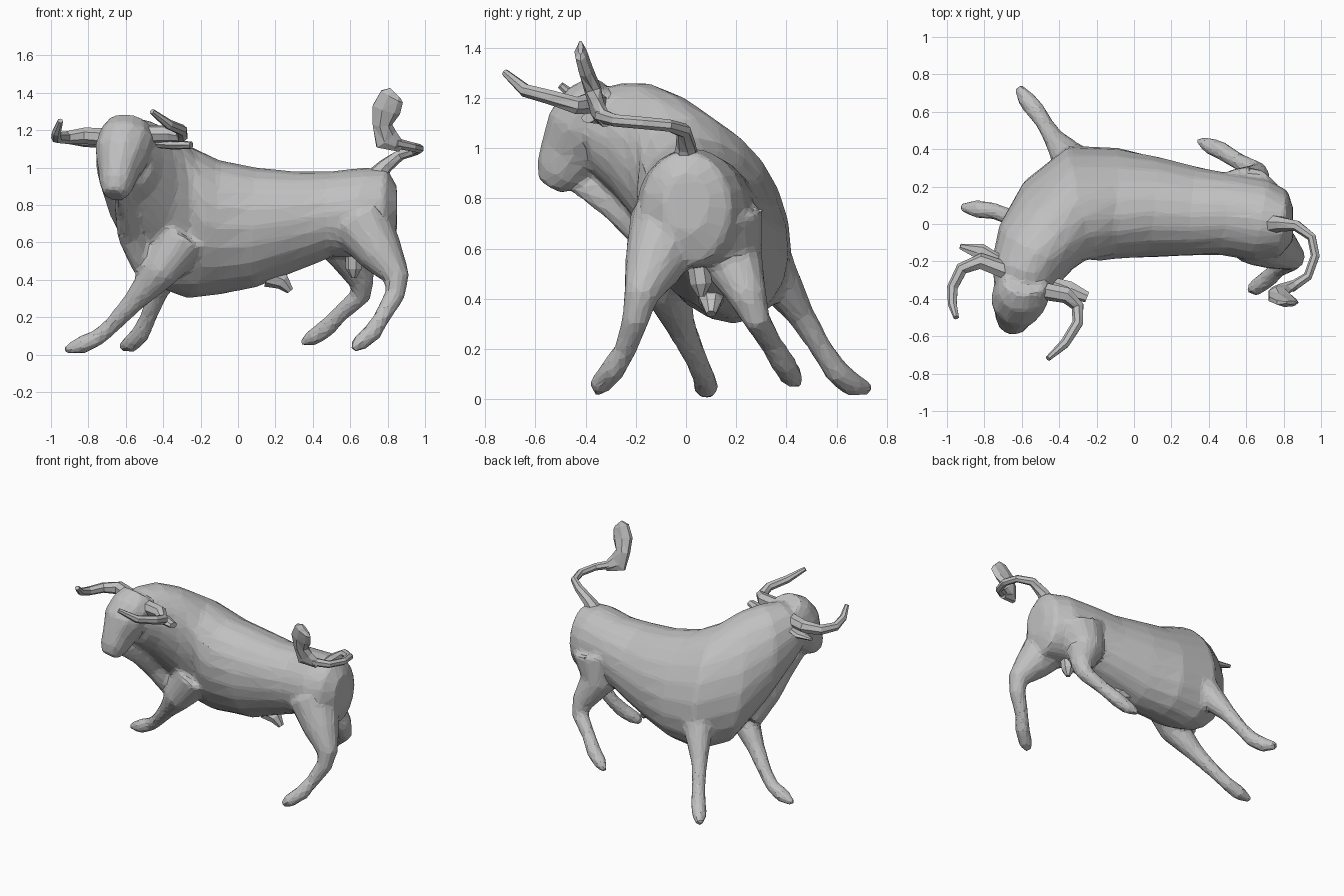
import bpy
import bmesh
from math import cos, sin, tau
from mathutils import Vector

default_cube = bpy.data.objects.get("Cube")
if default_cube:
    bpy.data.objects.remove(default_cube, do_unlink=True)

# One plain grey for the whole animal
GREY = (.53, .53, .53, 1)
hide_grey = bpy.data.materials.new("hide_grey")
hide_grey.use_nodes = True
hide_grey.diffuse_color = GREY
shader = hide_grey.node_tree.nodes["Principled BSDF"]
shader.inputs["Base Color"].default_value = GREY

UP = Vector((0, 0, 1))
FORWARD = Vector((0, -1, 0))


def loft(bm, stations, reference=FORWARD, sides=12, upright=False):
    """Closed tube through stations (x, y, z, half width, half height, lean)."""
    centres = [Vector(s[:3]) for s in stations]
    last = len(centres) - 1
    rings = []
    for i, station in enumerate(stations):
        tangent = centres[min(i + 1, last)] - centres[max(i - 1, 0)]
        if upright:
            tangent.z = 0
        side = tangent.cross(reference).normalized()
        rise = side.cross(tangent).normalized()
        width = station[3]
        height = station[4] if len(station) > 4 else width
        lean = station[5] if len(station) > 5 else 0
        ring = []
        for k in range(sides):
            angle = tau * k / sides
            point = centres[i] + side * width * cos(angle) + rise * height * sin(angle)
            point.y -= lean * (point.z - centres[i].z)
            ring.append(bm.verts.new(point))
        rings.append(ring)
    faces = [bm.faces.new(rings[0]), bm.faces.new(list(reversed(rings[-1])))]
    for lower, upper in zip(rings, rings[1:]):
        for k in range(sides):
            n = (k + 1) % sides
            faces.append(bm.faces.new((lower[k], upper[k], upper[n], lower[n])))
    bmesh.ops.recalc_face_normals(bm, faces=faces)


def finish(bm, name):
    """Turn a bmesh into a flat shaded, grey object."""
    mesh = bpy.data.meshes.new(name)
    bm.to_mesh(mesh)
    bm.free()
    mesh.materials.append(hide_grey)
    obj = bpy.data.objects.new(name, mesh)
    bpy.context.collection.objects.link(obj)
    return obj


def make_part(name, stations, reference=FORWARD, sides=7):
    """A separate small part, triangulated for the faceted look."""
    bm = bmesh.new()
    loft(bm, stations, reference, sides)
    bmesh.ops.triangulate(bm, faces=bm.faces[:])
    return finish(bm, name)


# Torso and neck, from rump to the back of the skull
torso = [
    (.85, .0, .78, .09, .12),
    (.80, .0, .76, .18, .23),
    (.68, .02, .76, .22, .24),
    (.50, .05, .75, .22, .23),
    (.30, .07, .71, .24, .27, .1),
    (.10, .09, .68, .27, .32, .1),
    (-.10, .11, .68, .29, .36, .2),
    (-.27, .11, .71, .31, .41, .2),
    (-.42, .02, .79, .26, .43, .2),
    (-.52, -.12, .93, .23, .33, .1),
    (-.58, -.26, 1.03, .19, .23),
    (-.60, -.36, 1.06, .15, .17),
]

# Head, from the poll down to the muzzle
head = [
    (-.58, -.31, 1.23, .12, .09),
    (-.59, -.36, 1.17, .15, .13),
    (-.62, -.41, 1.08, .15, .15),
    (-.64, -.46, .97, .11, .13),
    (-.65, -.51, .90, .09, .10),
    (-.66, -.54, .85, .06, .06),
]

# Dewlap hanging under the throat
dewlap = [
    (-.63, -.42, .86, .03, .05),
    (-.61, -.27, .78, .05, .08),
    (-.58, -.13, .65, .06, .09),
    (-.50, -.04, .48, .06, .08),
]

# Four legs in full gallop, from shoulder or hip to hoof tip
legs = {
    "front_left": [
        (-.30, -.05, .62, .15), (-.42, -.08, .44, .10),
        (-.55, -.02, .29, .06), (-.67, .04, .16, .045),
        (-.75, .07, .09, .045), (-.84, .08, .05, .05),
        (-.93, .09, .02, .02),
    ],
    "front_right": [
        (-.28, .25, .62, .15), (-.36, .37, .47, .09),
        (-.43, .46, .33, .055), (-.48, .54, .20, .045),
        (-.52, .60, .11, .05), (-.57, .66, .06, .05),
        (-.62, .73, .04, .025),
    ],
    "hind_left": [
        (.66, -.06, .70, .17), (.77, -.13, .53, .12),
        (.85, -.18, .41, .07), (.84, -.20, .32, .055),
        (.77, -.24, .20, .045), (.72, -.29, .12, .05),
        (.65, -.34, .06, .045), (.61, -.36, .03, .02),
    ],
    "hind_right": [
        (.60, .13, .70, .19), (.58, .19, .54, .12),
        (.66, .25, .40, .075), (.66, .28, .32, .055),
        (.55, .34, .22, .045), (.47, .39, .14, .05),
        (.40, .42, .09, .045), (.34, .45, .06, .02),
    ],
}

# Fuse torso, head and legs into one faceted skin
body_bm = bmesh.new()
loft(body_bm, torso, UP, sides=20, upright=True)
loft(body_bm, head)
loft(body_bm, dewlap, UP)
for stations in legs.values():
    loft(body_bm, stations)
body = finish(body_bm, "body")
remesh = body.modifiers.new("fuse", 'REMESH')
remesh.mode = 'VOXEL'
remesh.voxel_size = .018
relax = body.modifiers.new("relax", 'SMOOTH')
relax.factor = .5
relax.iterations = 4
facets = body.modifiers.new("facets", 'DECIMATE')
facets.ratio = .1

# Horns sweep outward, forward and up
make_part("right_horn", [
    (-.66, -.26, 1.16, .05), (-.82, -.20, 1.17, .045),
    (-.92, -.24, 1.16, .035), (-.97, -.34, 1.16, .03),
    (-.97, -.43, 1.19, .025), (-.95, -.50, 1.25, .015),
], UP)
make_part("left_horn", [
    (-.52, -.35, 1.18, .05), (-.36, -.38, 1.18, .045),
    (-.30, -.44, 1.17, .035), (-.30, -.53, 1.20, .03),
    (-.37, -.64, 1.23, .027), (-.46, -.72, 1.30, .015),
], UP)

# Flat leaf shaped ears
make_part("right_ear", [
    (-.68, -.22, 1.12, .03, .02), (-.82, -.15, 1.13, .045, .02),
    (-.93, -.12, 1.14, .015, .01),
], UP)
make_part("left_ear", [
    (-.48, -.30, 1.13, .03, .02), (-.35, -.35, 1.12, .05, .025),
    (-.25, -.39, 1.12, .03, .02),
], UP)

# Tail curls over the hip and ends in a flat tuft
make_part("tail", [
    (.72, .0, .93, .06), (.79, .0, 1.01, .04),
    (.87, -.01, 1.07, .03), (.95, -.07, 1.09, .025),
    (.97, -.17, 1.10, .025), (.93, -.28, 1.11, .025),
    (.84, -.34, 1.13, .03),
], UP)
make_part("tail_tuft", [
    (.87, -.32, 1.11, .03, .025), (.79, -.35, 1.15, .07, .03),
    (.77, -.37, 1.23, .055, .035), (.79, -.40, 1.31, .08, .03),
    (.82, -.42, 1.38, .07, .025), (.84, -.42, 1.40, .04, .01),
])

# Underside details
make_part("sheath", [
    (.16, .10, .42, .06), (.24, .10, .39, .045), (.28, .10, .34, .02),
])
make_part("scrotum", [
    (.62, .04, .62, .04), (.62, .05, .53, .045),
    (.62, .06, .46, .045), (.62, .06, .41, .015),
])
